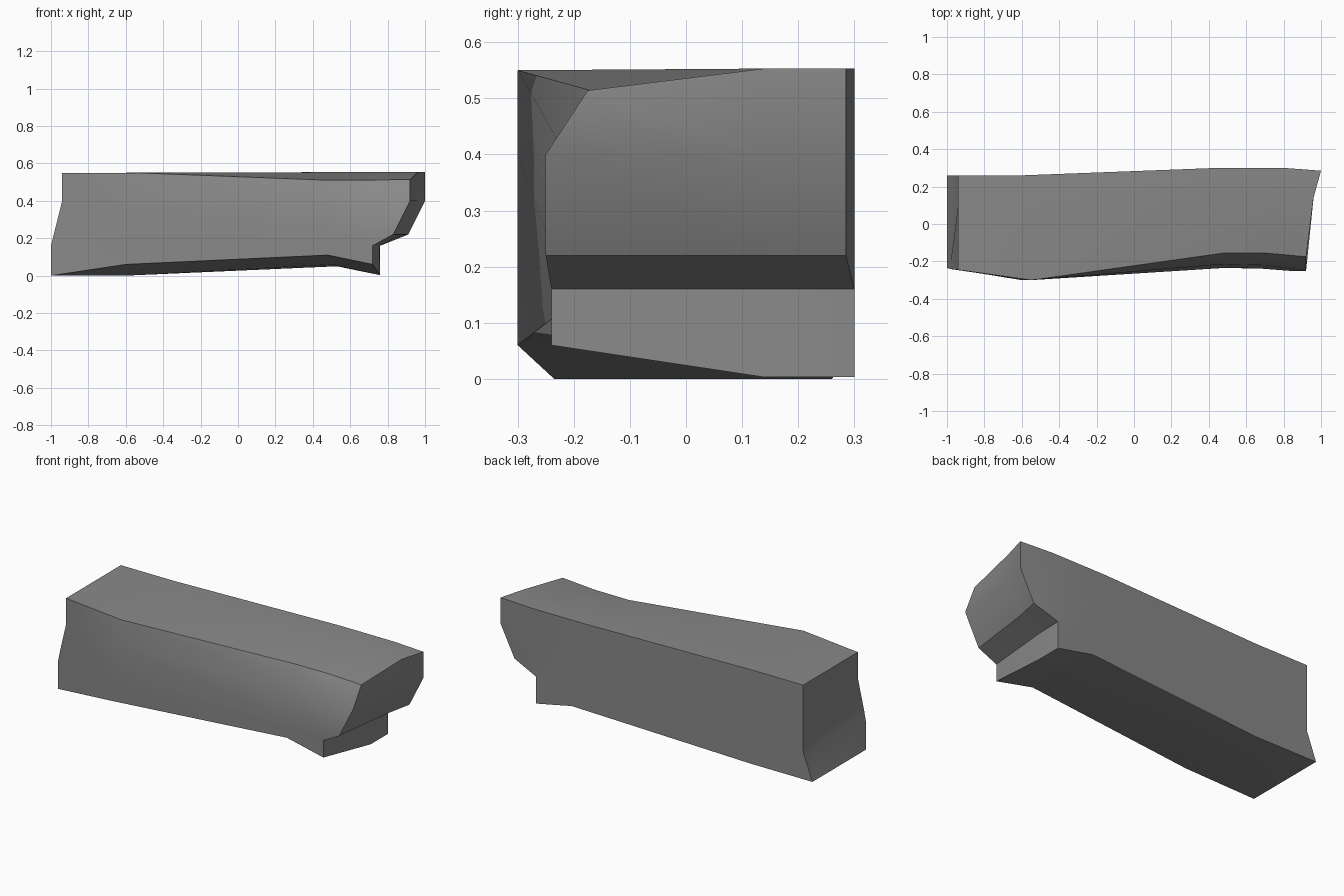
import bpy
import bmesh
import math

default_cube = bpy.data.objects.get("Cube")
if default_cube:
    bpy.data.objects.remove(default_cube, do_unlink=True)

ROWS = 5      # heights from top to bottom
COLUMNS = 3   # front, middle, back


def spread(value):
    """Repeat a single value over all rows."""
    return value if isinstance(value, tuple) else (value,) * ROWS


def station(x_front, x_middle, x_back, y_front, y_middle, y_back, top, bottom):
    """One cross-section of the block: three columns of points."""
    section = []
    xs = (x_front, x_middle, x_back)
    ys = (y_front, y_middle, y_back)
    for column in range(COLUMNS):
        heights = (top[column], 0.40, 0.22, 0.16, bottom[column])
        section.append(list(zip(spread(xs[column]), spread(ys[column]), heights)))
    return section


# Cross-sections from the plain end to the notched end
straight_end = (-0.94, -0.94, -0.94, -0.94, -1.0)
sections = [
    station((-0.94, -0.94, -0.985, -1.0, -1.0), straight_end, straight_end,
            (-0.245, -0.245, -0.24, -0.235, -0.235), 0.1, 0.26,
            (0.55, 0.55, 0.55), (0, 0, 0)),
    station((-0.55, -0.55, -0.57, -0.58, -0.6), -0.6, -0.6,
            -0.3, 0.1, 0.26,
            (0.55, 0.55, 0.55), (0.06, 0, 0)),
    station(0.48, 0.5, (0.45, 0.47, 0.5, 0.52, 0.53),
            (-0.155, -0.215, -0.235, -0.235, -0.235), 0.14, 0.3,
            (0.51, 0.553, 0.553), (0.11, 0.06, 0.05)),
    station((0.7, 0.7, 0.66, 0.6, 0.6), (0.75, 0.75, 0.7, 0.63, 0.63),
            (0.8, 0.8, 0.74, 0.65, 0.65),
            (-0.155, -0.22, -0.237, -0.237, -0.237), 0.14, 0.3,
            (0.511, 0.553, 0.553), (0.085, 0.03, 0.025)),
    station((0.92, 0.92, 0.83, 0.72, 0.72), (0.96, 0.96, 0.88, 0.755, 0.76),
            (1.0, 1.0, 0.91, 0.76, 0.76),
            (-0.175, -0.25, -0.25, -0.24, -0.24), 0.14,
            (0.285, 0.285, 0.285, 0.3, 0.3),
            (0.514, 0.553, 0.553), (0.06, 0.003, 0.003)),
]

bm = bmesh.new()
verts = {}


def corner(i, column, row):
    """Fetch or create the shared vertex of a section point."""
    key = (i, column, row)
    if key not in verts:
        verts[key] = bm.verts.new(sections[i][column][row])
    return verts[key]


def skin(count_a, count_b, place):
    """Fill a grid of quads over one side of the block."""
    for a in range(count_a - 1):
        for b in range(count_b - 1):
            bm.faces.new([corner(*place(a, b)), corner(*place(a + 1, b)),
                          corner(*place(a + 1, b + 1)), corner(*place(a, b + 1))])


last = len(sections) - 1
# Front and back
for column in (0, COLUMNS - 1):
    skin(len(sections), ROWS, lambda a, b: (a, column, b))
# Top and underside
for row in (0, ROWS - 1):
    skin(len(sections), COLUMNS, lambda a, b: (a, b, row))
# Plain end and notched end
for end in (0, last):
    skin(COLUMNS, ROWS, lambda a, b: (end, a, b))

bmesh.ops.recalc_face_normals(bm, faces=bm.faces[:])
mesh = bpy.data.meshes.new("stone_block")
bm.to_mesh(mesh)
bm.free()

block = bpy.data.objects.new("stone_block", mesh)
bpy.context.collection.objects.link(block)

# Plain grey stone
grey = bpy.data.materials.new("stone_grey")
grey.use_nodes = True
colour = (0.25, 0.25, 0.25, 1.0)
grey.diffuse_color = colour
for node in grey.node_tree.nodes:
    if node.type == 'BSDF_PRINCIPLED':
        node.inputs["Base Color"].default_value = colour
mesh.materials.append(grey)

# Soft shading with crisp block edges
bpy.ops.object.select_all(action='DESELECT')
block.select_set(True)
bpy.context.view_layer.objects.active = block
bpy.ops.object.shade_smooth_by_angle(angle=math.radians(33))
